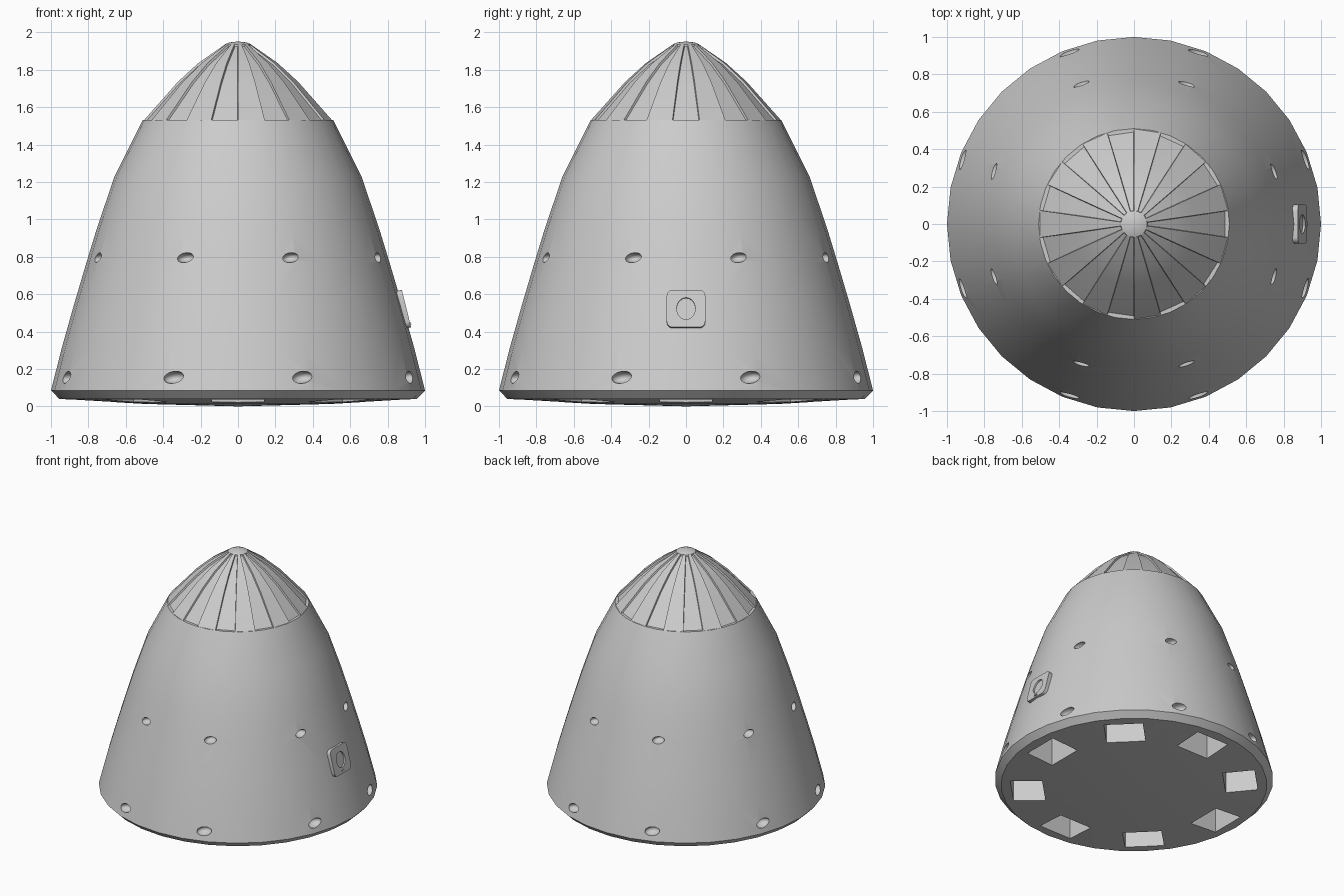
import bpy, bmesh, math
from mathutils import Matrix, Vector

if "Cube" in bpy.data.objects:
    bpy.data.objects.remove(bpy.data.objects["Cube"])

grey = bpy.data.materials.new("hull_grey")
grey.diffuse_color = (0.6, 0.6, 0.6, 1)
grey.use_nodes = True
grey.node_tree.nodes["Principled BSDF"].inputs["Base Color"].default_value = grey.diffuse_color


def finish(name, bm, angle=30):
    bmesh.ops.recalc_face_normals(bm, faces=bm.faces)
    me = bpy.data.meshes.new(name)
    bm.to_mesh(me)
    bm.free()
    ob = bpy.data.objects.new(name, me)
    bpy.context.collection.objects.link(ob)
    me.materials.append(grey)
    if angle:
        smooth(ob, angle)
    return ob


def smooth(ob, angle):
    bpy.ops.object.select_all(action='DESELECT')
    ob.select_set(True)
    bpy.context.view_layer.objects.active = ob
    bpy.ops.object.shade_smooth_by_angle(angle=math.radians(angle))


def revolve(profile, n, start=0.0):
    """Closed solid of revolution; a radius of 0 becomes a single pole."""
    bm = bmesh.new()
    rings = []
    for r, z in profile:
        if r == 0:
            rings.append([bm.verts.new((0, 0, z))] * n)
        else:
            rings.append([bm.verts.new((r * math.cos(start + i * math.tau / n),
                                        r * math.sin(start + i * math.tau / n), z)) for i in range(n)])
    for a, b in zip(rings, rings[1:]):
        for i in range(n):
            j = (i + 1) % n
            quad = list(dict.fromkeys((a[i], a[j], b[j], b[i])))
            bm.faces.new(quad)
    return bm


def cut(ob, cutter):
    mod = ob.modifiers.new("cut", 'BOOLEAN')
    mod.operation = 'DIFFERENCE'
    mod.solver = 'EXACT'
    mod.object = cutter
    bpy.context.view_layer.update()
    ev = ob.evaluated_get(bpy.context.evaluated_depsgraph_get())
    me = bpy.data.meshes.new_from_object(ev)
    ob.modifiers.clear()
    ob.data = me
    bpy.data.objects.remove(cutter)


# Hull with chamfered rim and shallow conical heat shield
hull = finish("capsule_hull", revolve(
    [(0, 0), (0.5, 0.013), (0.955, 0.04), (1.0, 0.085), (0.94, 0.32), (0.875, 0.55), (0.81, 0.77),
     (0.755, 0.95), (0.66, 1.23), (0.51, 1.53), (0, 1.53)], 32), 0)

# Cutter: thruster ports in two rows, paired about each axis
bm = bmesh.new()
for z, r, w, h in ((0.155, 0.972, 0.056, 0.032), (0.795, 0.795, 0.045, 0.026)):
    for k in range(4):
        for s in (-1, 1):
            a = k * math.pi / 2 + s * math.radians(20.6)
            m = (Matrix.Rotation(a, 4, 'Z') @ Matrix.Translation((r + 0.004, 0, z))
                 @ Matrix.Rotation(math.radians(10), 4, 'X') @ Matrix.Diagonal((0.05, w, h, 1)))
            bmesh.ops.create_uvsphere(bm, u_segments=20, v_segments=12, radius=1, matrix=m)
# Cutter: eight pockets in the heat shield
for k in range(8):
    m = (Matrix.Rotation(k * math.pi / 4, 4, 'Z') @ Matrix.Translation((0.765, 0, 0.08))
         @ Matrix.Diagonal((0.23, 0.28, 0.36, 1)))
    bmesh.ops.create_cube(bm, size=1, matrix=m)
cutter = finish("port_cutter", bm, 0)
cutter.hide_render = True
cut(hull, cutter)
smooth(hull, 30)

# Nose cone: 22 sectors, every other one a recessed panel
N = 22
bm = revolve([(0, 1.53), (0.508, 1.53), (0.325, 1.735), (0.215, 1.835), (0.07, 1.935), (0, 1.935)],
             N, -math.pi / N)
bmesh.ops.recalc_face_normals(bm, faces=bm.faces)
panels = []
for f in bm.faces:
    c = f.calc_center_median()
    if len(f.verts) == 4:
        if round(math.atan2(c.y, c.x) * N / math.tau) % 2 == 0:
            panels.append(f)
bmesh.ops.inset_region(bm, faces=panels, thickness=0.004, depth=-0.012, use_boundary=True)
finish("nose_cone", bm, 30)

# Nose cap
finish("nose_cap", revolve([(0, 1.925), (0.072, 1.925), (0.07, 1.936), (0.045, 1.946), (0, 1.951)], 24), 40)


# Side hatch: rounded plate on +x, leaning with the hull
def slab(outline, t0, t1):
    bm = bmesh.new()
    lo = [bm.verts.new((t0, y, z)) for y, z in outline]
    hi = [bm.verts.new((t1, y, z)) for y, z in outline]
    bm.faces.new(lo)
    bm.faces.new(hi)
    n = len(outline)
    for i in range(n):
        bm.faces.new((lo[i], lo[(i + 1) % n], hi[(i + 1) % n], hi[i]))
    return bm


place = Matrix.Translation((0.888, 0, 0.52)) @ Matrix.Rotation(math.radians(-14), 4, 'Y')
square = []
for q in range(4):
    cx, cz = ((1, 1), (-1, 1), (-1, -1), (1, -1))[q]
    for i in range(6):
        a = q * math.pi / 2 + i * math.pi / 10
        square.append((cx * 0.07 + 0.033 * math.cos(a), cz * 0.07 + 0.033 * math.sin(a)))
bm = slab(square, -0.04, 0.013)
bm.transform(place)
hatch = finish("side_hatch", bm, 0)

# Round window recess in the hatch
oval = [(0.05 * math.cos(i * math.tau / 28), 0.06 * math.sin(i * math.tau / 28)) for i in range(28)]
bm = slab(oval, 0.001, 0.06)
bm.transform(place)
cutter = finish("window_cutter", bm, 0)
cutter.hide_render = True
cut(hatch, cutter)
smooth(hatch, 30)

# Small hatch latch
bm = bmesh.new()
bmesh.ops.create_cube(bm, size=1, matrix=place @ Matrix.Translation((0.014, 0, -0.083))
                      @ Matrix.Diagonal((0.008, 0.028, 0.012, 1)))
finish("hatch_latch", bm, 0)
